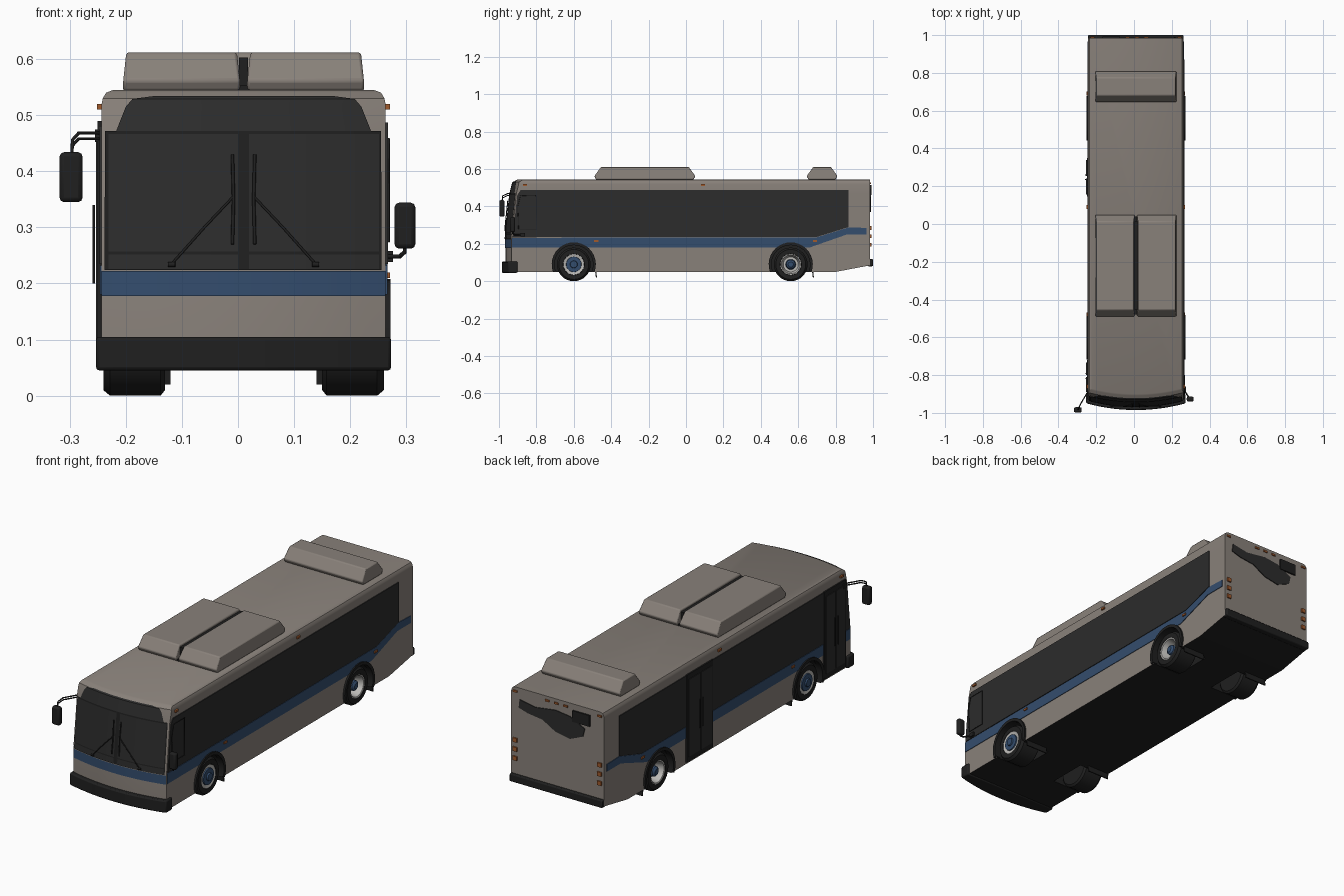
import bpy, bmesh, math
from mathutils import Vector

if "Cube" in bpy.data.objects:
    bpy.data.objects.remove(bpy.data.objects["Cube"])

CX = 0.01      # body centre line
W = 0.253      # body half width
PARTS = []


def material(name, r, g, b):
    m = bpy.data.materials.new(name)
    m.use_nodes = True
    m.diffuse_color = (r, g, b, 1)
    m.node_tree.nodes["Principled BSDF"].inputs["Base Color"].default_value = (r, g, b, 1)
    return m


BEIGE = material("warm grey paint", 0.25, 0.22, 0.195)
GLASS = material("dark glass", 0.025, 0.025, 0.025)
BLACK = material("black rubber", 0.014, 0.014, 0.014)
BLUE = material("blue paint", 0.034, 0.074, 0.155)
METAL = material("pale metal", 0.5, 0.49, 0.47)
AMBER = material("amber lamp", 0.35, 0.1, 0.025)


def finish(name, bm, *mats, fix=True):
    if fix:
        bmesh.ops.remove_doubles(bm, verts=bm.verts, dist=1e-5)
        bmesh.ops.recalc_face_normals(bm, faces=bm.faces)
    me = bpy.data.meshes.new(name)
    bm.to_mesh(me)
    bm.free()
    for m in mats:
        me.materials.append(m)
    ob = bpy.data.objects.new(name, me)
    bpy.context.collection.objects.link(ob)
    PARTS.append(ob)
    return ob


def prism(name, pts, axis, lo, hi, mat, *more):
    """Extrude a (y,z) outline along x, or an (x,z) outline along y."""
    bm = bmesh.new()
    place = (lambda a, p: (a, p[0], p[1])) if axis == "x" else (lambda a, p: (p[0], a, p[1]))
    r0, r1 = ([bm.verts.new(place(a, p)) for p in pts] for a in (lo, hi))
    bm.faces.new(r0)
    bm.faces.new(r1)
    for i in range(len(pts)):
        bm.faces.new((r0[i - 1], r0[i], r1[i], r1[i - 1]))
    return finish(name, bm, mat, *more)


def box(name, x, y, z, mat):
    return prism(name, [(y[0], z[0]), (y[1], z[0]), (y[1], z[1]), (y[0], z[1])], "x", x[0], x[1], mat)


def bevel(ob, width, segments=2):
    m = ob.modifiers.new("bevel", "BEVEL")
    m.width, m.segments, m.limit_method = width, segments, "ANGLE"
    return ob


def tube(name, pts, radius, mat):
    cu = bpy.data.curves.new(name, "CURVE")
    cu.dimensions, cu.bevel_depth, cu.bevel_resolution, cu.use_fill_caps = "3D", radius, 1, True
    sp = cu.splines.new("POLY")
    sp.points.add(len(pts) - 1)
    for q, p in zip(sp.points, pts):
        q.co = (*p, 1)
    cu.materials.append(mat)
    bpy.context.collection.objects.link(bpy.data.objects.new(name, cu))


# Curved, raked nose
NOSE = [(0.05, -0.965), (0.225, -0.965), (0.47, -0.94), (0.53, -0.925), (0.545, -0.9)]


def nose_y(x, z):
    base = NOSE[0][1]
    for (z0, y0), (z1, y1) in zip(NOSE, NOSE[1:]):
        if z >= z0:
            base = y0 + (y1 - y0) * min(1, (z - z0) / (z1 - z0))
    return base + 0.033 * ((x - CX) / W) ** 2


def loft(name, levels, mats, shift=0.0, cols=14):
    """Stack plan outlines given as (z, half width, rear y)."""
    bm = bmesh.new()
    loops = []
    for z, w, back in levels:
        xs = [CX - w + 2 * w * i / cols for i in range(cols + 1)]
        pts = [(x, nose_y(x, z) + shift, z) for x in xs] + [(CX + w, back, z), (CX - w, back, z)]
        loops.append([bm.verts.new(p) for p in pts])
    for a, b in zip(loops, loops[1:]):
        for i in range(len(a)):
            bm.faces.new((a[i - 1], a[i], b[i], b[i - 1]))
    bm.faces.new(loops[0])
    bm.faces.new(loops[-1])
    return finish(name, bm, *mats)


def nose_panel(name, rows, mat, off=0.003, cols=14):
    """Plate that follows the nose; rows are (z, left x, right x)."""
    bm = bmesh.new()
    grid = [[bm.verts.new((x, nose_y(x, z) - off, z)) for x in
             (l + (r - l) * i / cols for i in range(cols + 1))] for z, l, r in rows]
    for a, b in zip(grid, grid[1:]):
        for i in range(cols):
            bm.faces.new((a[i], a[i + 1], b[i + 1], b[i]))
    return finish(name, bm, mat, fix=False)


def lathe(name, profile, side, y, z, mat, segs=32):
    """Spin (offset from centre line, radius) about the axle."""
    bm = bmesh.new()
    rings = [[bm.verts.new((CX + side * a, y + r * math.cos(t), z + r * math.sin(t)))
              for t in (2 * math.pi * i / segs for i in range(segs))] for a, r in profile]
    for a, b in zip(rings, rings[1:]):
        for i in range(segs):
            bm.faces.new((a[i - 1], a[i], b[i], b[i - 1]))
    return finish(name, bm, mat)


# Body shell with a black underside
REAR = 0.985
body = loft("body_shell", [(0.05, W, 0.8), (0.085, W, REAR), (0.225, W, REAR), (0.47, W, REAR),
                           (0.52, W, REAR), (0.53, 0.251, REAR), (0.54, 0.245, REAR),
                           (0.545, 0.232, REAR)], (BEIGE, BLACK))
for f in body.data.polygons:
    if f.normal.z < -0.5:
        f.material_index = 1

# Bumpers
bevel(loft("front_bumper", [(0.045, 0.263, -0.9), (0.105, 0.263, -0.9)], (BLACK,), -0.02), 0.006)
bevel(box("rear_bumper", (CX - W, CX + W), (0.97, 1.0), (0.08, 0.118), BLACK), 0.005)

# Nose: stripe, windscreen, sign and wipers
nose_panel("front_stripe", [(0.178, CX - W, CX + W), (0.222, CX - W, CX + W)], BLUE)
nose_panel("windscreen_frame", [(0.224, -0.238, 0.256), (0.472, -0.237, 0.255)], BLACK)
for s, label in ((-1, "right"), (1, "left")):
    a, b = sorted((CX + s * 0.01, CX + s * 0.241))
    nose_panel(label + "_windscreen", [(0.257, a, b), (0.466, a, b)], GLASS, 0.005)
    nose_panel(label + "_cowl", [(0.226, a, b), (0.252, a, b)], GLASS, 0.005)
    on_nose = lambda d, z: (CX + s * d, nose_y(CX + s * d, z) - 0.009, z)
    tube(label + "_wiper_arm", [on_nose(0.128, 0.235), on_nose(0.07, 0.3), on_nose(0.018, 0.355)], 0.0025, BLACK)
    tube(label + "_wiper_blade", [on_nose(0.02, 0.27), on_nose(0.018, 0.35), on_nose(0.02, 0.43)], 0.003, BLACK)
    tube(label + "_wiper_pivot", [on_nose(0.122, 0.234), on_nose(0.134, 0.234)], 0.005, BLACK)
nose_panel("destination_sign", [(0.472, -0.217, 0.237), (0.515, -0.2, 0.22), (0.529, -0.188, 0.208),
                                (0.534, -0.15, 0.17)], GLASS, 0.004)

# Cutter for the wheel arches
AXLES = (("front", -0.6), ("rear", 0.56))
cutters = []
for end, y in AXLES:
    for s in (-1, 1):
        c = lathe("arch_cutter", [(0.1, 0), (0.1, 0.106), (0.3, 0.106), (0.3, 0)], s, y, 0.09, BLACK)
        c.data.materials.append(BLACK)
        for f in c.data.polygons:
            f.material_index = 1
        cutters.append(c)


def cut_arches(ob):
    bpy.context.view_layer.objects.active = ob
    for c in cutters:
        m = ob.modifiers.new("arch", "BOOLEAN")
        m.operation, m.solver, m.object = "DIFFERENCE", "EXACT", c
        bpy.ops.object.modifier_apply(modifier=m.name)


# Sides: stripe, window band, lamps
stripe = [(-0.93, 0.18), (0.66, 0.18), (0.86, 0.25), (0.965, 0.25), (0.965, 0.285), (0.87, 0.288),
          (0.7, 0.235), (-0.93, 0.232)]
glazing = [(-0.927, 0.235), (0.7, 0.237), (0.87, 0.29), (0.87, 0.487), (-0.885, 0.487), (-0.902, 0.46)]
for s, label in ((-1, "right"), (1, "left")):
    at = lambda d: CX + s * d
    cut_arches(prism(label + "_stripe", stripe, "x", at(W - 0.004), at(W + 0.003), BLUE, BLACK))
    prism(label + "_window_band", glazing, "x", at(W - 0.004), at(W + 0.004), GLASS)
    for y, z in ((-0.86, 0.515), (0.09, 0.515), (-0.48, 0.215), (0.69, 0.215)):
        box(label + "_marker_lamp", (at(W - 0.002), at(W + 0.008)), (y - 0.011, y + 0.011), (z - 0.005, z + 0.005), AMBER)
cut_arches(body)
for c in cutters:
    PARTS.remove(c)
    bpy.data.objects.remove(c)

# Driver window outline
x = CX + W + 0.006
tube("driver_window_frame", [(x, -0.895, 0.275), (x, -0.8, 0.275), (x, -0.8, 0.458), (x, -0.885, 0.458),
                             (x, -0.9, 0.4), (x, -0.895, 0.275)], 0.002, BLACK)

# Doors on the kerb side
for label, y0, y1 in (("front", -0.89, -0.72), ("middle", 0.145, 0.35)):
    x = CX - W
    box(label + "_door_frame", (x - 0.007, x + 0.004), (y0, y1), (0.06, 0.49), BLACK)
    mid = (y0 + y1) / 2
    for a, b in ((y0 + 0.012, mid - 0.006), (mid + 0.006, y1 - 0.012)):
        box(label + "_door_glass", (x - 0.01, x), (a, b), (0.085, 0.465), GLASS)
    for y in (mid - 0.012, mid + 0.012):
        tube(label + "_door_handle", [(x - 0.014, y, 0.2), (x - 0.014, y, 0.34)], 0.0025, BLACK)

# Wheels, arch flares and mud flaps
for end, y in AXLES:
    for s, label in ((-1, "right"), (1, "left")):
        n = end + "_" + label
        lathe(n + "_tyre", [(0.14, 0), (0.14, 0.08), (0.148, 0.09), (0.238, 0.09), (0.25, 0.08),
                            (0.25, 0.057), (0.19, 0.053), (0.19, 0)], s, y, 0.09, BLACK)
        if end == "front":
            lathe(n + "_rim", [(0.18, 0), (0.18, 0.056), (0.249, 0.056), (0.245, 0.045), (0.245, 0)], s, y, 0.09, METAL)
            hub = [(0.24, 0), (0.24, 0.042), (0.251, 0.04), (0.252, 0.02), (0.259, 0.018), (0.259, 0)]
        else:
            lathe(n + "_rim", [(0.18, 0), (0.18, 0.056), (0.249, 0.056), (0.247, 0.05), (0.205, 0.04), (0.205, 0)],
                  s, y, 0.09, METAL)
            hub = [(0.2, 0), (0.2, 0.028), (0.235, 0.024), (0.243, 0.014), (0.243, 0)]
        lathe(n + "_hub", hub, s, y, 0.09, BLUE)
        angles = [math.radians(-20 + 220 * i / 20) for i in range(21)]
        arc = [(y + r * math.cos(t), 0.09 + r * math.sin(t)) for r, ts in
               ((0.118, angles), (0.103, angles[::-1])) for t in ts]
        prism(n + "_arch_flare", arc, "x", CX + s * 0.235, CX + s * 0.262, BLACK)
        prism(n + "_mud_flap", [(y + 0.108, 0.1), (y + 0.114, 0.1), (y + 0.124, 0.02), (y + 0.118, 0.02)],
              "x", CX + s * 0.13, CX + s * 0.25, BLACK)


# Roof units with sloping ends
def roof_unit(name, x0, x1, y0, y1, slope):
    outline = [(y0 + 0.01, 0.543), (y1 - 0.01, 0.543), (y1, 0.562), (y1 - slope, 0.612),
               (y0 + slope, 0.612), (y0, 0.562)]
    ob = prism(name, outline, "x", x0, x1, BEIGE)
    for v in ob.data.vertices:
        if v.co.z > 0.6:
            v.co.x += 0.006 if v.co.x < (x0 + x1) / 2 else -0.006
    bevel(ob, 0.005)


roof_unit("roof_unit_right", -0.205, 0.004, -0.49, 0.05, 0.036)
roof_unit("roof_unit_left", 0.016, 0.225, -0.49, 0.05, 0.036)
roof_unit("rear_roof_unit", -0.205, 0.225, 0.645, 0.81, 0.036)
box("roof_unit_joint", (0.002, 0.018), (-0.455, 0.015), (0.54, 0.603), BLACK)
box("roof_unit_base", (-0.2, 0.22), (-0.48, 0.04), (0.54, 0.553), BLACK)

# Back: dark panel, sign and lamps
prism("rear_window", [(0.215, 0.49), (0.22, 0.45), (0.17, 0.435), (0.09, 0.425), (0.02, 0.385), (-0.06, 0.37),
                      (-0.13, 0.4), (-0.14, 0.44), (-0.06, 0.48), (0.02, 0.49), (0.13, 0.475)],
      "y", REAR - 0.004, REAR + 0.004, GLASS)
box("rear_sign", (-0.168, -0.075), (REAR - 0.004, REAR + 0.008), (0.46, 0.515), BLACK)
for x in (0.24, 0.065, 0.015, -0.035, -0.22):
    box("rear_marker_lamp", (x - 0.011, x + 0.011), (REAR - 0.004, REAR + 0.005), (0.52, 0.529), AMBER)
for x in (0.24, -0.22):
    for z in (0.195, 0.24, 0.285):
        box("tail_lamp", (x - 0.011, x + 0.011), (REAR - 0.004, REAR + 0.007), (z - 0.01, z + 0.01), AMBER)

# Mirrors
bevel(box("right_mirror", (-0.318, -0.277), (-0.998, -0.97), (0.345, 0.434), BLACK), 0.008)
for z in (0.458, 0.468):
    tube("right_mirror_arm", [(-0.24, -0.88, z), (-0.284, -0.955, z), (-0.295, -0.98, z - 0.012),
                              (-0.297, -0.984, 0.42)], 0.003, BLACK)
box("right_mirror_mount", (-0.255, -0.24), (-0.89, -0.865), (0.452, 0.474), BLACK)
bevel(box("left_mirror", (0.279, 0.316), (-0.94, -0.914), (0.262, 0.344), BLACK), 0.008)
tube("left_mirror_arm", [(0.26, -0.87, 0.248), (0.288, -0.915, 0.248), (0.297, -0.927, 0.256),
                         (0.298, -0.927, 0.28)], 0.004, BLACK)
box("left_mirror_mount", (0.26, 0.276), (-0.885, -0.86), (0.238, 0.258), BLACK)

# Smooth shading with sharp edges kept
bpy.ops.object.select_all(action="DESELECT")
for ob in PARTS:
    ob.select_set(True)
bpy.context.view_layer.objects.active = body
bpy.ops.object.shade_smooth_by_angle(angle=math.radians(32))
